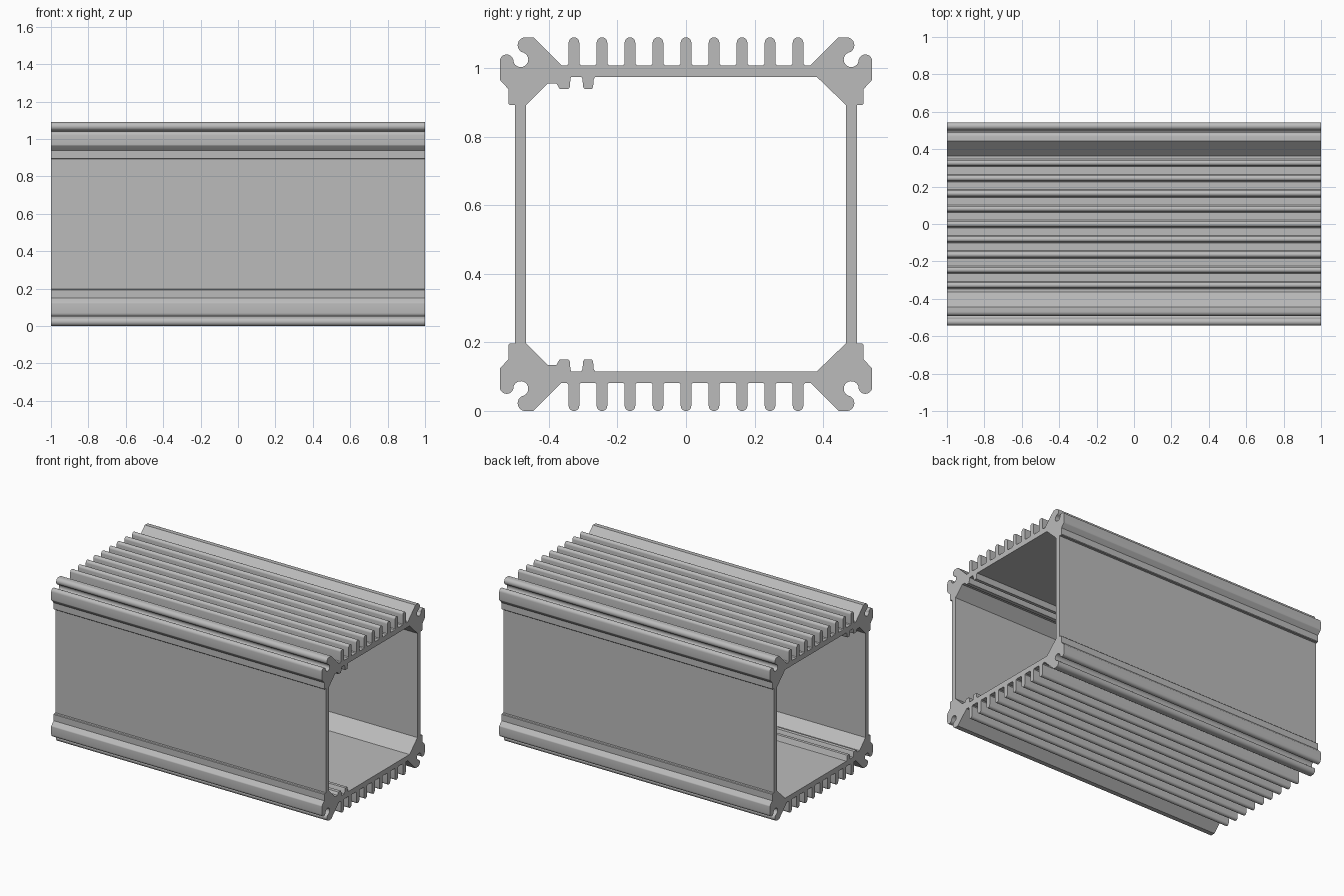
import bpy
import bmesh
from math import sin, cos, radians
from mathutils import Vector

cube = bpy.data.objects.get("Cube")
if cube:
    bpy.data.objects.remove(cube, do_unlink=True)

LENGTH = 2.0
TOP = 1.09
MID = TOP / 2
FLOOR = 1.008        # outer skin between the fins
CEILING = 0.974      # inner face of the top wall
FIN_R = 0.0155
FIN_GAP = 0.0817
FILLET = 0.005


def arc(y, z, r, start, end, steps):
    """Points on a circle, angles in degrees."""
    angles = [radians(start + (end - start) * i / steps) for i in range(steps + 1)]
    return [(y + r * cos(a), z + r * sin(a)) for a in angles]


def mirror_z(points):
    return points + [(y, TOP - z) for y, z in reversed(points)]


def fin(y):
    """One rounded cooling fin with softened roots."""
    left, right = y - FIN_R, y + FIN_R
    return ([(left - FILLET, FLOOR), (left, FLOOR + FILLET)]
            + arc(y, TOP - FIN_R, FIN_R, 180, 0, 10)
            + [(right, FLOOR + FILLET), (right + FILLET, FLOOR)])


def outer_outline():
    # Half of the middle fin, then four whole fins
    pts = [p for p in fin(0) if p[0] > -1e-6]
    for i in range(1, 5):
        pts += fin(i * FIN_GAP)
    # Corner flange, screw channel and its two rounded lips
    pts += [(0.363, FLOOR), (0.445, TOP)]
    pts += arc(0.468, 1.067, 0.023, 90, -60, 10)
    pts += arc(0.482, 1.025, 0.022, 115, 350, 14)
    pts += arc(0.523, 1.02, 0.02, 180, 0, 10)
    pts += arc(0.533, 0.970, 0.01, 0, -45, 3)
    # Step down to the side wall
    pts += [(0.518, 0.939), (0.518, 0.897), (0.514, 0.893), (0.499, 0.893)]
    half = mirror_z(pts)
    loop = half + [(-y, z) for y, z in reversed(half)]
    return list(dict.fromkeys((round(y, 5), round(z, 5)) for y, z in loop))


def guide_rib(y0, y1):
    """Small rib hanging from the inner face of the wall."""
    c = 0.006
    low = 0.939
    return [(y0, CEILING - c), (y0 + 0.002, low + c), (y0 + c, low),
            (y1 - c, low), (y1 - 0.002, low + c), (y1, CEILING - c)]


def inner_outline():
    # Left-hand ledge and guide ribs, then the plain right-hand corner
    pts = [(-0.466, 0.893), (-0.403, 0.956), (-0.378, 0.956)]
    pts += guide_rib(-0.374, -0.337)[1:]
    pts += [(-0.335, CEILING), (-0.305, CEILING)]
    pts += guide_rib(-0.302, -0.269)
    pts += [(-0.265, CEILING), (0.382, CEILING), (0.466, 0.893)]
    return mirror_z(pts)


# Draw both outlines at one end, fill the ring, and extrude along the length
bm = bmesh.new()
edges = []
for outline in (outer_outline(), inner_outline()):
    verts = [bm.verts.new((-LENGTH / 2, y, z)) for y, z in outline]
    edges += [bm.edges.new((a, b)) for a, b in zip(verts, verts[1:] + verts[:1])]
bmesh.ops.triangle_fill(bm, edges=edges, use_beauty=True, normal=Vector((-1, 0, 0)))
result = bmesh.ops.extrude_face_region(bm, geom=bm.faces[:], use_keep_orig=True)
moved = [g for g in result["geom"] if isinstance(g, bmesh.types.BMVert)]
bmesh.ops.translate(bm, verts=moved, vec=(LENGTH, 0, 0))
bmesh.ops.recalc_face_normals(bm, faces=bm.faces[:])

mesh = bpy.data.meshes.new("extruded_housing")
bm.to_mesh(mesh)
bm.free()
housing = bpy.data.objects.new("extruded_housing", mesh)
bpy.context.collection.objects.link(housing)

# Plain grey metal
grey = bpy.data.materials.new("grey_aluminium")
grey.use_nodes = True
colour = (0.5, 0.5, 0.5, 1)
grey.diffuse_color = colour
grey.node_tree.nodes["Principled BSDF"].inputs["Base Color"].default_value = colour
mesh.materials.append(grey)

# Smooth the rounded lips and fins, keep the creases
bpy.ops.object.select_all(action="DESELECT")
housing.select_set(True)
bpy.context.view_layer.objects.active = housing
bpy.ops.object.shade_smooth_by_angle(angle=radians(30))
